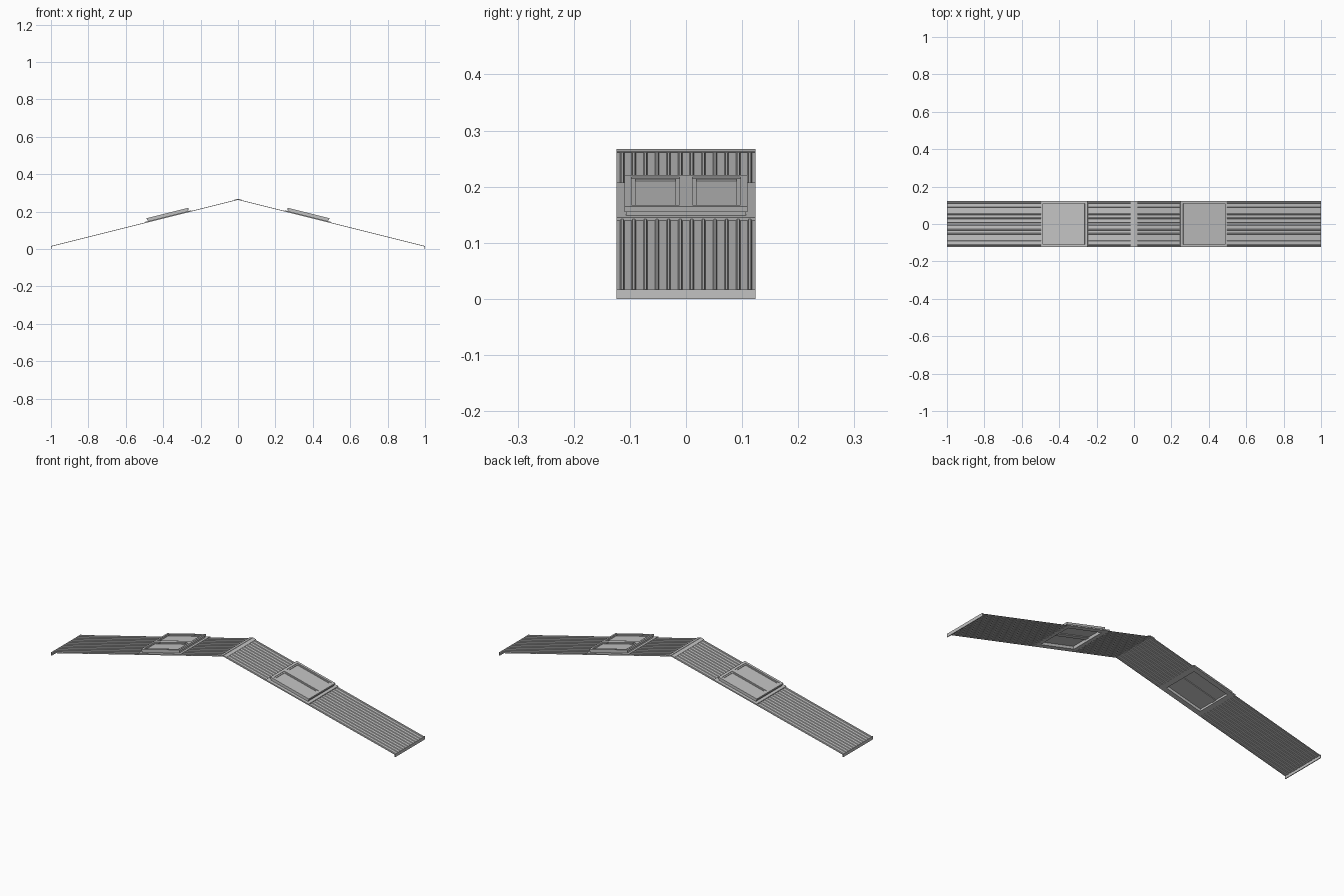
import bpy, bmesh, math
from mathutils import Matrix

cube = bpy.data.objects.get("Cube")
if cube:
    bpy.data.objects.remove(cube)

APEX = 0.2625
PITCH = math.atan(0.25)
LENGTH = 1.0 / math.cos(PITCH)
HALF = 0.124
RIBS = 12

metal = bpy.data.materials.new("grey_metal")
metal.use_nodes = True
grey = (0.54, 0.54, 0.54, 1)
metal.diffuse_color = grey
metal.node_tree.nodes["Principled BSDF"].inputs["Base Color"].default_value = grey


def finish(name, bm, matrix):
    bmesh.ops.recalc_face_normals(bm, faces=bm.faces)
    mesh = bpy.data.meshes.new(name)
    bm.to_mesh(mesh)
    bm.free()
    mesh.materials.append(metal)
    ob = bpy.data.objects.new(name, mesh)
    ob.matrix_world = matrix
    bpy.context.collection.objects.link(ob)
    return ob


def add_box(bm, x, y, z):
    size = [b - a for a, b in (x, y, z)]
    mid = [(a + b) / 2 for a, b in (x, y, z)]
    bmesh.ops.create_cube(bm, size=1, matrix=Matrix.Translation(mid) @ Matrix.Diagonal((*size, 1)))


def box(name, matrix, x, y, z):
    bm = bmesh.new()
    add_box(bm, x, y, z)
    return finish(name, bm, matrix)


def frame(name, matrix, x, y, z, wide):
    """Rectangular ring of four bars."""
    bm = bmesh.new()
    for a, b in ((x[0], x[0] + wide), (x[1] - wide, x[1])):
        add_box(bm, (a, b), y, z)
    for a, b in ((y[0], y[0] + wide), (y[1] - wide, y[1])):
        add_box(bm, (x[0] + wide, x[1] - wide), (a, b), z)
    return finish(name, bm, matrix)


def ribbed_sheet(name, matrix, start, end):
    """Trapezoidal sheet with ribs running down the slope."""
    bm = bmesh.new()
    step = 2 * HALF / RIBS
    profile = [(-HALF, 0)]
    for i in range(RIBS):
        y = -HALF + i * step
        profile += [(y + step * f, h) for f, h in
                    ((0.33, 0), (0.42, 0.003), (0.58, 0.003), (0.67, 0))]
    profile.append((HALF, 0))
    rows = [[bm.verts.new((x, y, z)) for y, z in profile] for x in (start, end)]
    for i in range(len(profile) - 1):
        bm.faces.new((rows[0][i], rows[1][i], rows[1][i + 1], rows[0][i + 1]))
    ob = finish(name, bm, matrix)
    solid = ob.modifiers.new("thickness", "SOLIDIFY")
    solid.thickness = 0.0006


for side, turn in (("left", 0), ("right", math.pi)):
    upright = Matrix.Rotation(turn, 4, "Z")
    slope = upright @ Matrix.Translation((0, 0, APEX)) @ Matrix.Rotation(PITCH, 4, "Y")
    full = (-HALF, HALF)

    # Roof sheets above and below the skylight
    ribbed_sheet(side + "_upper_sheet", slope, 0, 0.262)
    ribbed_sheet(side + "_lower_sheet", slope, 0.505, LENGTH - 0.001)

    # Ridge cap and eaves trim
    box(side + "_ridge_cap", slope, (0, 0.019), full, (0.0035, 0.005))
    box(side + "_eaves_trim", upright, (0.996, 1.0), full, (0, 0.0165))

    # Skylight flashing, curb and sash
    frame(side + "_skylight_flashing", slope, (0.254, 0.51), full, (0, 0.0065), 0.018)
    frame(side + "_skylight_curb", slope, (0.272, 0.495), (-0.107, 0.107), (0, 0.016), 0.01)
    frame(side + "_skylight_sash", slope, (0.267, 0.498), (-0.11, 0.11), (0.014, 0.0235), 0.013)
    box(side + "_skylight_mullion", slope, (0.28, 0.485), (-0.012, 0.012), (0.01, 0.0235))

    # Two panes with thin beading
    for pane, y in (("front", (-0.098, -0.011)), ("back", (0.011, 0.098))):
        box(f"{side}_{pane}_pane", slope, (0.279, 0.486), y, (0.014, 0.018))
        frame(f"{side}_{pane}_beading", slope, (0.279, 0.486), y, (0.017, 0.021), 0.008)
